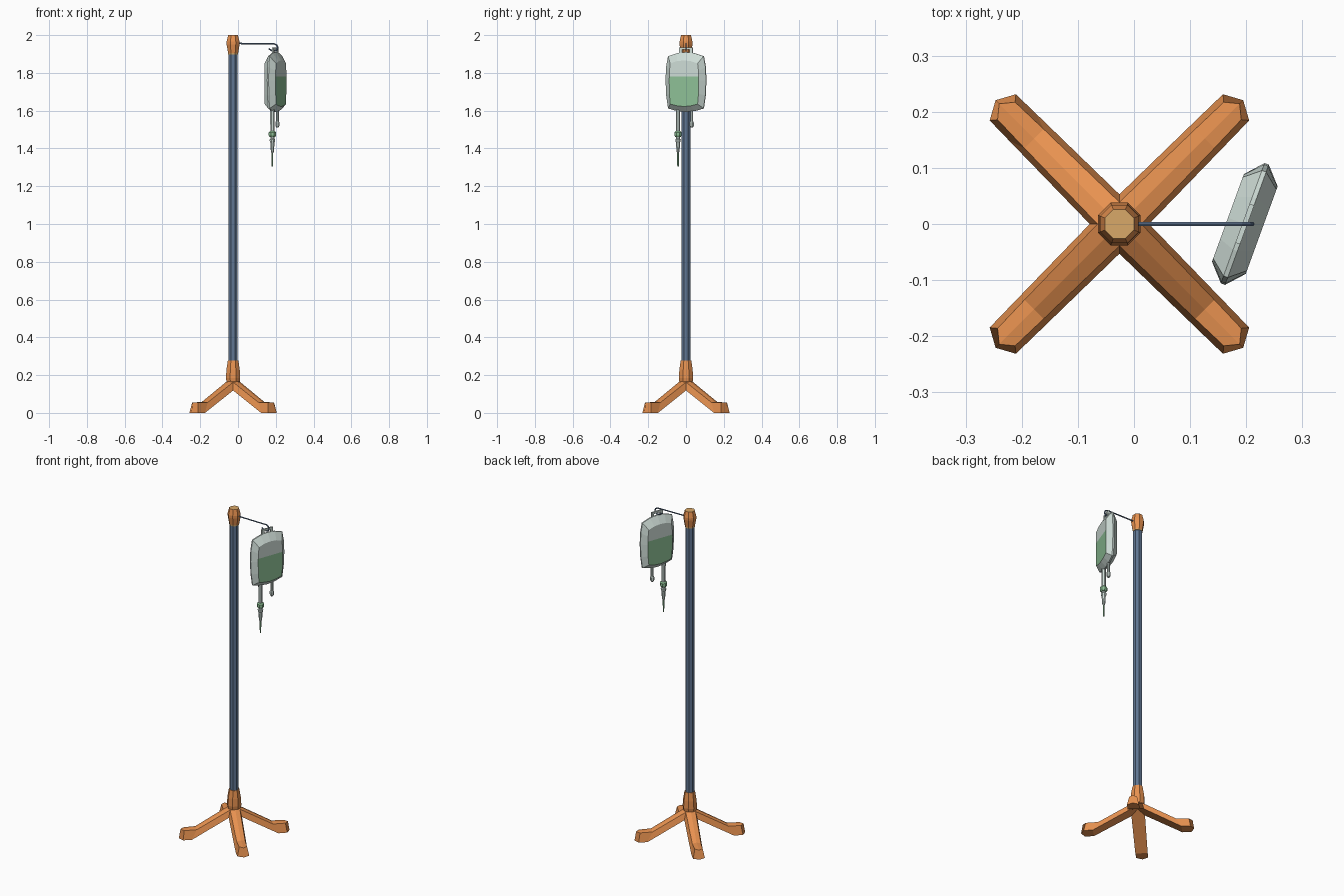
import bpy, bmesh, math
from mathutils import Vector, Matrix

if "Cube" in bpy.data.objects:
    bpy.data.objects.remove(bpy.data.objects["Cube"])


def material(name, rgb):
    m = bpy.data.materials.new(name)
    lin = [((c / 255 + 0.055) / 1.055) ** 2.4 for c in rgb]
    m.diffuse_color = (*lin, 1)
    m.use_nodes = True
    m.node_tree.nodes["Principled BSDF"].inputs["Base Color"].default_value = m.diffuse_color
    return m


ORANGE = material("orange plastic", (232, 146, 80))
TAN = material("tan cap", (216, 168, 104))
STEEL = material("blue grey steel", (96, 118, 146))
CLEAR = material("pale clear plastic", (206, 220, 214))
GREEN = material("green liquid", (142, 192, 150))

PX = -0.026                                   # pole centre
BAG = Matrix.Translation((0.1975, 0, 0)) @ Matrix.Rotation(math.radians(70), 4, 'Z')


def finish(name, bm, mats, matrix=None):
    bmesh.ops.recalc_face_normals(bm, faces=bm.faces[:])
    me = bpy.data.meshes.new(name)
    bm.to_mesh(me)
    bm.free()
    for m in mats:
        me.materials.append(m)
    ob = bpy.data.objects.new(name, me)
    if matrix is not None:
        ob.matrix_world = matrix
    bpy.context.collection.objects.link(ob)
    return ob


def loft(bm, rings):
    """Skin a list of equal-length closed rings and cap both ends."""
    vs = [[bm.verts.new(p) for p in r] for r in rings]
    for a, b in zip(vs, vs[1:]):
        for i in range(len(a)):
            j = (i + 1) % len(a)
            bm.faces.new((a[i], a[j], b[j], b[i]))
    bm.faces.new(vs[0])
    bm.faces.new(vs[-1])


def lathe(name, profile, mat, center, sides=8):
    """Turned part from (radius, z) pairs; center is a world position."""
    bm = bmesh.new()
    ang = [math.tau * (i + 0.5) / sides for i in range(sides)]
    loft(bm, [[(r * math.cos(a), r * math.sin(a), z) for a in ang] for r, z in profile])
    return finish(name, bm, [mat], Matrix.Translation((center[0], center[1], 0)))


# Pole, hub and top cap
pole = (PX, 0)
lathe("pole", [(0.026, 0.2), (0.026, 1.92)], STEEL, pole)
lathe("base_hub", [(0.038, 0.165), (0.041, 0.185), (0.038, 0.23), (0.03, 0.278)], ORANGE, pole)
cap = lathe("top_cap", [(0.028, 1.898), (0.029, 1.906), (0.037, 1.95), (0.037, 1.965),
                        (0.028, 2.0)], ORANGE, pole)
cap.data.materials.append(TAN)
for f in cap.data.polygons:
    if abs(f.normal.z) > 0.9 or f.center.z < 1.904:
        f.material_index = 1

# Four splayed legs with flat feet
#          u_bot  z_bot  u_top  z_top  ridge  w_bot  w_top  tip
SECTIONS = [(0.0, 0.140, 0.000, 0.178, 0.006, 0.038, 0.028, 0.0),
            (0.244, 0.0, 0.215, 0.055, 0.005, 0.034, 0.024, 0.0),
            (0.294, 0.0, 0.285, 0.054, 0.000, 0.033, 0.022, 0.018)]
for k in range(4):
    bm = bmesh.new()
    loft(bm, [[(ub, -wb, zb), (ut, -wt, zt), (ut + tip, 0, zt + rg), (ut, wt, zt),
               (ub, wb, zb), (ub + tip, 0, zb)]
              for ub, zb, ut, zt, rg, wb, wt, tip in SECTIONS])
    rot = Matrix.Rotation(math.radians(45 + 90 * k), 4, 'Z')
    finish("leg_%d" % (k + 1), bm, [ORANGE], Matrix.Translation((PX, 0, 0)) @ rot)

# Hook arm: bent rod in the xz plane
PATH = [(PX, 1.956), (0.192, 1.954), (0.205, 1.947), (0.211, 1.934), (0.207, 1.922),
        (0.195, 1.916), (0.18, 1.918), (0.162, 1.928)]
rings = []
for i, p in enumerate(PATH):
    a, b = PATH[max(i - 1, 0)], PATH[min(i + 1, len(PATH) - 1)]
    t = Vector((b[0] - a[0], 0, b[1] - a[1])).normalized()
    side = Vector((0, 1, 0))
    up = t.cross(side)
    rings.append([Vector((p[0], 0, p[1])) + 0.004 * (math.cos(q) * side + math.sin(q) * up)
                  for q in [math.tau * (n + 0.5) / 6 for n in range(6)]])
bm = bmesh.new()
loft(bm, rings)
finish("hook_arm", bm, [STEEL])

# Fluid bag: a seam outline bulging to a flat panel on both sides
SEAM = [(0, 1.910), (0.05, 1.904), (0.1, 1.888), (0.111, 1.83), (0.114, 1.76),
        (0.110, 1.68), (0.1, 1.612), (0.05, 1.598), (0, 1.593)]
PANEL = [(0, 1.866), (0.04, 1.862), (0.077, 1.850), (0.082, 1.81), (0.083, 1.76),
         (0.082, 1.69), (0.077, 1.635), (0.04, 1.626), (0, 1.622)]


def outline(half, y):
    full = half + [(-w, z) for w, z in reversed(half[1:-1])]
    return [(w, y, z) for w, z in full]


bm = bmesh.new()
loft(bm, [outline(PANEL, -0.032), outline(SEAM, -0.004), outline(SEAM, 0.004),
          outline(PANEL, 0.032)])
bm.normal_update()
panels = [f for f in bm.faces if all(abs(v.co.y) > 0.03 for v in f.verts)]
geom = panels + list({e for f in panels for e in f.edges})
bmesh.ops.bisect_plane(bm, geom=geom, dist=1e-5, plane_co=(0, 0, 1.78), plane_no=(0, 0, 1))
for f in bm.faces:
    if all(abs(v.co.y) > 0.03 for v in f.verts) and f.calc_center_median().z < 1.78:
        f.material_index = 1
finish("fluid_bag", bm, [CLEAR, GREEN], BAG)

# Hanger loop on top of the bag
bm = bmesh.new()
for cx, cz, sx, sz in [(-0.029, 1.914, 0.016, 0.03), (0.029, 1.914, 0.016, 0.03),
                       (0, 1.929, 0.074, 0.012)]:
    bmesh.ops.create_cube(bm, size=1, matrix=Matrix.Translation((cx, 0, cz))
                          @ Matrix.Diagonal((sx, 0.009, sz, 1)))
finish("hanger_loop", bm, [CLEAR], BAG)

# Ports and drip line under the bag
long_port = BAG @ Vector((-0.045, 0, 0))
short_port = BAG @ Vector((0.032, 0, 0))
lathe("outlet_tube", [(0.013, 1.62), (0.012, 1.485)], CLEAR, long_port)
lathe("outlet_ring", [(0.014, 1.492), (0.021, 1.485), (0.021, 1.468), (0.015, 1.46)],
      GREEN, long_port)
lathe("drip_chamber", [(0.011, 1.465), (0.011, 1.452), (0.016, 1.448), (0.015, 1.438),
                       (0.012, 1.432), (0.009, 1.385), (0.005, 1.375)], CLEAR, long_port)
lathe("drip_tube", [(0.0045, 1.38), (0.004, 1.305)], GREEN, long_port, 6)
lathe("filling_port", [(0.008, 1.62), (0.008, 1.545), (0.012, 1.538), (0.012, 1.52),
                       (0.007, 1.511)], CLEAR, short_port)
